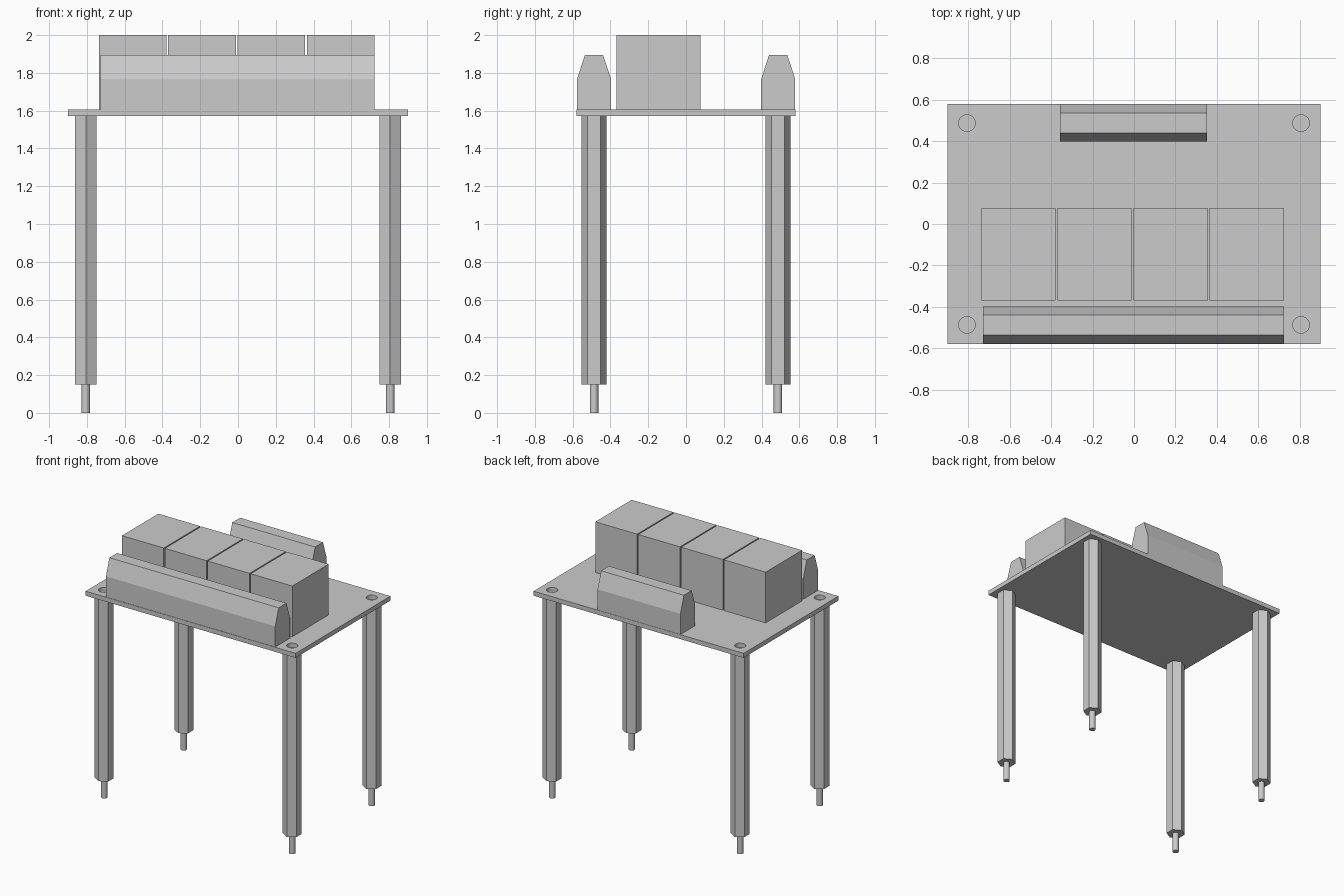
import bpy
from math import pi

if "Cube" in bpy.data.objects:
    bpy.data.objects.remove(bpy.data.objects["Cube"])

PLATE_Z, PLATE_TOP, PIN_TOP = 1.572, 1.607, 0.15
LEG_X, LEG_Y = 0.806, 0.487


def box(name, x0, x1, y0, y1, z0, z1):
    bpy.ops.mesh.primitive_cube_add(
        size=1, location=((x0 + x1) / 2, (y0 + y1) / 2, (z0 + z1) / 2))
    ob = bpy.context.object
    ob.name = name
    ob.scale = (x1 - x0, y1 - y0, z1 - z0)
    bpy.ops.object.transform_apply(location=False, rotation=False, scale=True)
    return ob


def rod(name, x, y, z0, z1, radius, sides, smooth=True):
    # first vertex points along y, so hexagons have flats facing +-x
    bpy.ops.mesh.primitive_cylinder_add(
        vertices=sides, radius=radius, depth=z1 - z0, location=(x, y, (z0 + z1) / 2))
    ob = bpy.context.object
    ob.name = name
    if smooth:
        bpy.ops.object.shade_smooth_by_angle(angle=pi / 6)
    return ob


def terminal_block(name, x0, x1, y0):
    # tapered profile in (y, z), extruded along x
    profile = [(0, 0), (0.18, 0), (0.18, 0.16), (0.138, 0.288), (0.042, 0.288), (0, 0.16)]
    n = len(profile)
    verts = [(x, y0 + y, PLATE_TOP + z) for x in (x0, x1) for y, z in profile]
    faces = [tuple(reversed(range(n))), tuple(range(n, 2 * n))]
    faces += [(i, (i + 1) % n, (i + 1) % n + n, i + n) for i in range(n)]
    mesh = bpy.data.meshes.new(name)
    mesh.from_pydata(verts, [], faces)
    ob = bpy.data.objects.new(name, mesh)
    bpy.context.collection.objects.link(ob)


# Circuit board
board = box("board", -0.9, 0.9, -0.58, 0.58, PLATE_Z, PLATE_TOP)

# Hex standoffs with round end pins, and a mounting hole above each
for sx, side in ((-1, "left"), (1, "right")):
    for sy, end in ((-1, "front"), (1, "back")):
        x, y = sx * LEG_X, sy * LEG_Y
        rod(f"{end}_{side}_standoff", x, y, PIN_TOP, PLATE_Z, 0.067, 6, smooth=False)
        rod(f"{end}_{side}_pin", x, y, 0, PIN_TOP, 0.0225, 24)
        cutter = rod("hole_cutter", x, y, PLATE_Z - 0.1, PLATE_TOP + 0.1, 0.04, 32, smooth=False)
        cutter.hide_render = True
        bpy.context.view_layer.objects.active = board
        mod = board.modifiers.new("hole", 'BOOLEAN')
        mod.operation = 'DIFFERENCE'
        mod.solver = 'EXACT'
        mod.object = cutter
        bpy.ops.object.modifier_apply(modifier=mod.name)
        bpy.data.objects.remove(cutter)

# Row of four relays
for i in range(4):
    x = -0.737 + i * 0.3675
    box(f"relay_{i + 1}", x, x + 0.358, -0.368, 0.077, PLATE_TOP, 2.0)

# Terminal blocks
terminal_block("front_terminal_block", -0.728, 0.723, -0.577)
terminal_block("back_terminal_block", -0.357, 0.353, 0.398)
